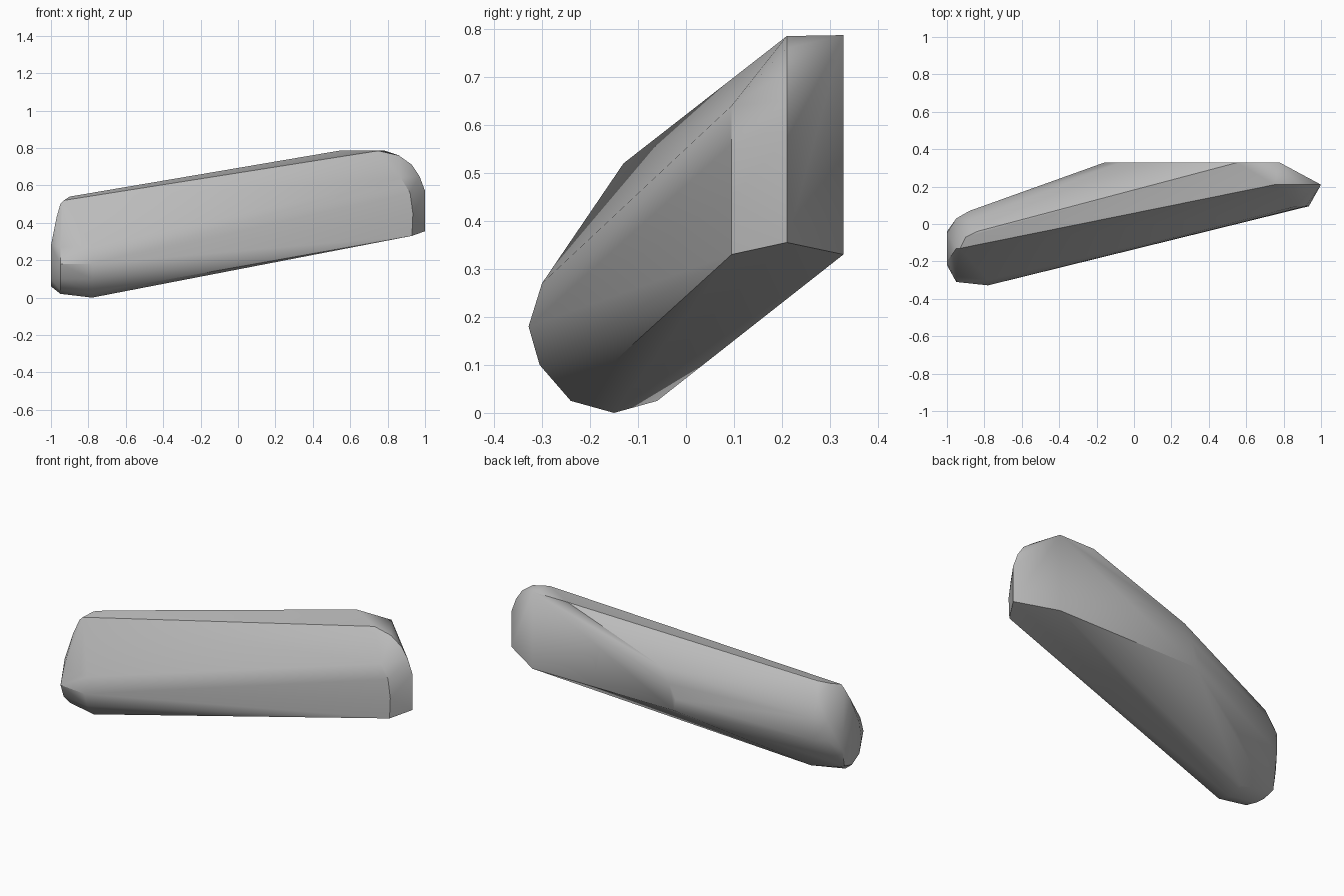
import bpy
import bmesh
import math

default_cube = bpy.data.objects.get("Cube")
if default_cube:
    bpy.data.objects.remove(default_cube, do_unlink=True)


def make_material(name, colour):
    material = bpy.data.materials.new(name)
    material.use_nodes = True
    material.diffuse_color = colour
    shader = next(n for n in material.node_tree.nodes if n.type == 'BSDF_PRINCIPLED')
    shader.inputs["Base Color"].default_value = colour
    return material


def outline_at_x(x, outline):
    """Place a (y, z) outline across the beam at the given x."""
    return [(x, y, z) for y, z in outline]


def outline_at_y(y, outline):
    """Place an (x, z) outline along the beam at the given y."""
    return [(x, y, z) for x, z in outline]


def make_hull(name, points, material, smooth_angle):
    """Wrap one tight convex skin around all the outlines."""
    bm = bmesh.new()
    for point in points:
        bm.verts.new(point)
    hull = bmesh.ops.convex_hull(bm, input=bm.verts[:], use_existing_faces=False)
    loose = set(hull["geom_interior"]) | set(hull["geom_unused"])
    loose = [item for item in loose if isinstance(item, bmesh.types.BMVert)]
    bmesh.ops.delete(bm, geom=loose, context='VERTS')
    bmesh.ops.dissolve_limit(bm, angle_limit=math.radians(1),
                             verts=bm.verts[:], edges=bm.edges[:])
    bmesh.ops.recalc_face_normals(bm, faces=bm.faces[:])
    mesh = bpy.data.meshes.new(name)
    bm.to_mesh(mesh)
    bm.free()
    mesh.materials.append(material)
    body = bpy.data.objects.new(name, mesh)
    bpy.context.collection.objects.link(body)
    bpy.ops.object.select_all(action='DESELECT')
    body.select_set(True)
    bpy.context.view_layer.objects.active = body
    bpy.ops.object.shade_smooth_by_angle(angle=math.radians(smooth_angle))
    return body


# Low end: flat tip, rounded shoulder and the full cross-section behind it
tip = outline_at_x(-1, [(-.05, .28), (-.2, .28), (-.22, .18), (-.2, .1),
                        (-.13, .06), (-.06, .08), (-.04, .18)])
shoulder = outline_at_x(-.95, [(-.28, .27), (-.31, .18), (-.28, .1),
                               (-.22, .04), (-.14, .02), (-.06, .06),
                               (.03, .25), (.03, .36), (-.13, .5)])
crown = [(-.97, -.16, .43), (-.93, -.13, .52), (-.9, -.07, .54), (-.84, -.04, .55)]
back_shoulder = outline_at_x(-.88, [(.07, .25), (.07, .38), (.02, .48)])
low_section = outline_at_x(-.78, [(-.3, .27), (-.328, .18), (-.305, .1),
                                  (-.24, .025), (-.15, 0), (-.06, .025)])

# High end: front rim, outermost rim and the flat back that cuts the beam
front_rim = outline_at_y(.095, [(.93, .33), (.935, .45), (.92, .56), (.87, .64)])
outer_rim = outline_at_y(.21, [(1, .355), (1, .57), (.97, .65),
                               (.93, .71), (.86, .76), (.75, .785)])
flat_back = outline_at_y(.328, [(.78, .33), (.78, .787), (.55, .787), (-.07, .567),
                                (-.12, .48), (-.16, .4), (-.15, .33)])

grey = make_material("plain grey", (.5, .5, .5, 1))
make_hull("slanted_beam",
          tip + shoulder + crown + back_shoulder + low_section
          + front_rim + outer_rim + flat_back,
          grey, 30)
